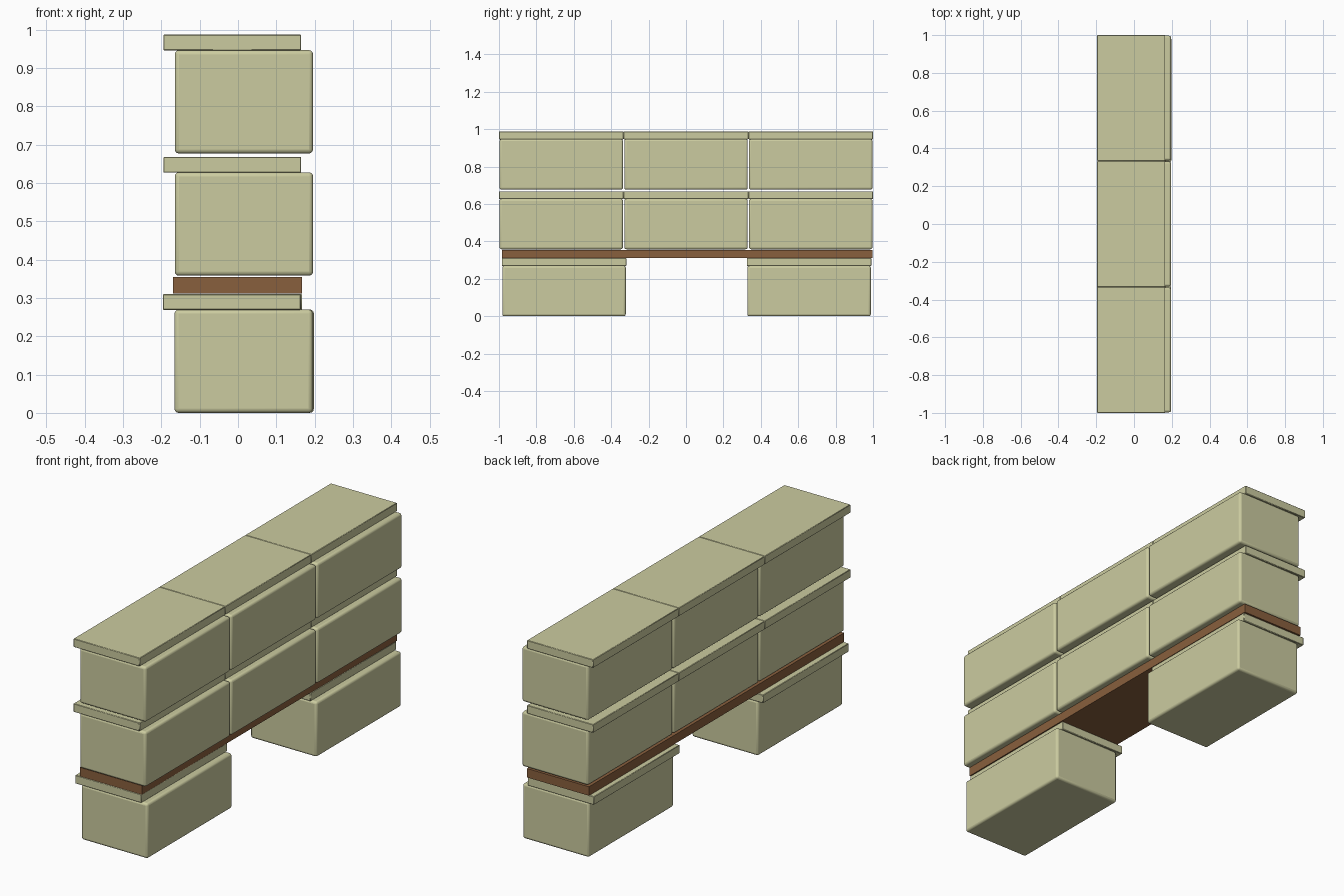
import bpy

cube = bpy.data.objects.get("Cube")
if cube:
    bpy.data.objects.remove(cube, do_unlink=True)


def material(name, rgb):
    m = bpy.data.materials.new(name)
    m.use_nodes = True
    m.diffuse_color = (*rgb, 1)
    m.node_tree.nodes["Principled BSDF"].inputs["Base Color"].default_value = (*rgb, 1)
    return m


khaki = material("pale khaki", (0.60, 0.60, 0.35))
brown = material("wood brown", (0.25, 0.115, 0.047))


def block(name, x, y, z, mat, bevel=0.0, segments=3):
    """Box between (min, max) ranges on each axis, with rounded edges."""
    bpy.ops.mesh.primitive_cube_add(size=1)
    ob = bpy.context.object
    ob.name = name
    ranges = (x, y, z)
    ob.location = [(a + b) / 2 for a, b in ranges]
    ob.scale = [b - a for a, b in ranges]
    bpy.ops.object.transform_apply(location=False, rotation=False, scale=True)
    ob.data.materials.append(mat)
    if bevel:
        mod = ob.modifiers.new("rounded edges", "BEVEL")
        mod.width = bevel
        mod.segments = segments
        bpy.ops.object.shade_smooth_by_angle()
    return ob


BODY_X, LID_X = (-0.165, 0.196), (-0.195, 0.165)
LENGTH, BODY_H, LID_H = 0.66, 0.27, 0.04


def lidded_box(name, y, z, shift=0.0):
    """Storage box with its lid slid sideways; y is the centre, z the base."""
    half = LENGTH / 2
    top = z + BODY_H
    block(name + "_body", [v + shift for v in BODY_X], (y - half, y + half),
          (z, top), khaki, 0.011)
    block(name + "_lid", [v + shift for v in LID_X], (y - half - 0.003, y + half + 0.003),
          (top - 0.001, top + LID_H), khaki, 0.002, 1)


# Two supporting boxes with a gap between them
lidded_box("front_support_box", -0.652, 0.0, -0.001)
lidded_box("back_support_box", 0.658, 0.0, 0.002)

# Plank bridging the supports
block("plank", (-0.17, 0.167), (-0.985, 0.997), (0.311, 0.355), brown)

# Two rows of three boxes
for row, z in (("middle", 0.358), ("upper", 0.677)):
    for i, place in enumerate(("front", "centre", "back")):
        lidded_box(f"{row}_{place}_box", (i - 1) * 0.667, z)
